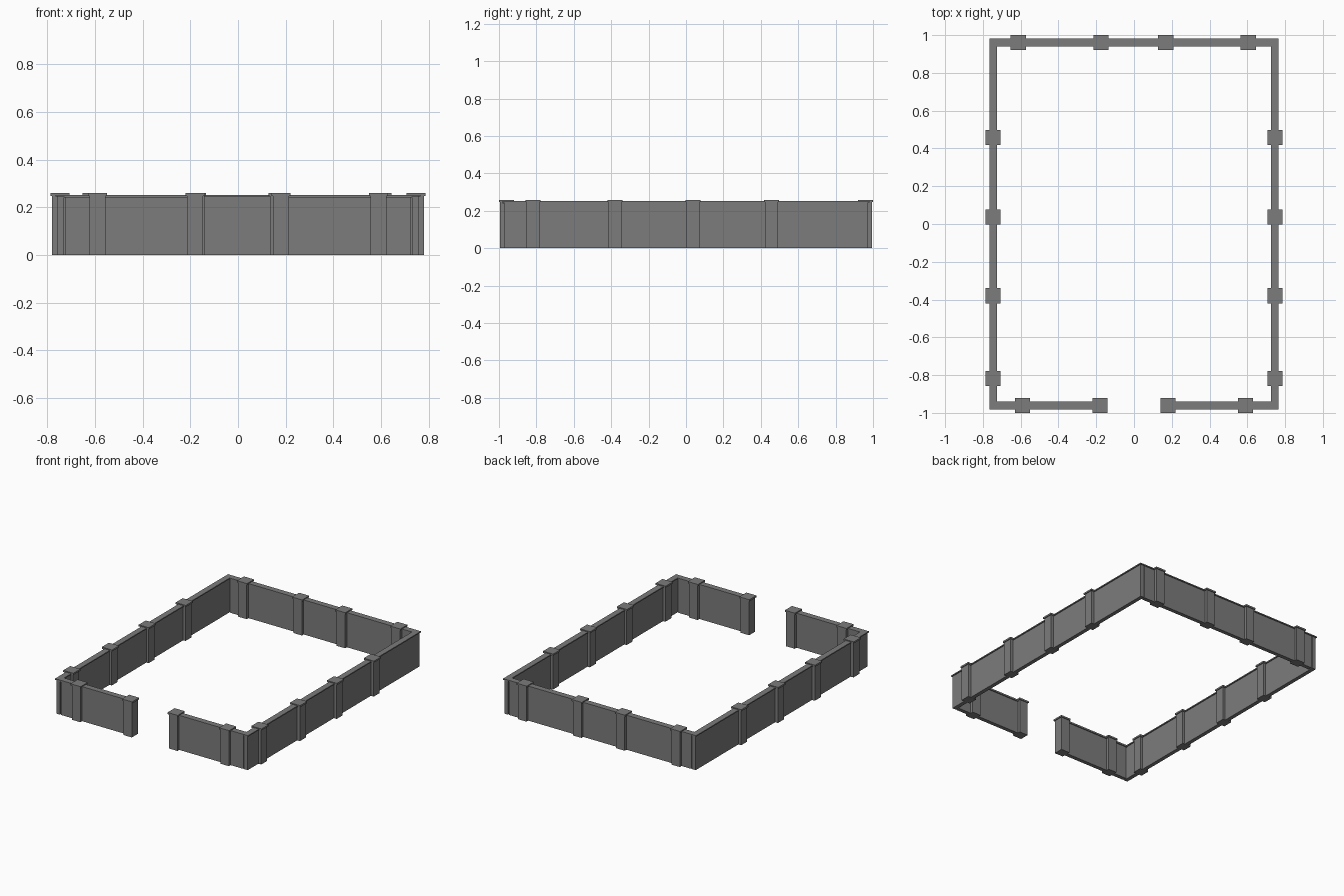
import bpy

# Remove the default cube
default = bpy.data.objects.get("Cube")
if default:
    bpy.data.objects.remove(default)

# Single stone colour
stone = bpy.data.materials.new("grey_stone")
stone.use_nodes = True
colour = (0.2, 0.2, 0.2, 1)
stone.diffuse_color = colour
stone.node_tree.nodes["Principled BSDF"].inputs["Base Color"].default_value = colour

X, Y = 0.745, 0.96            # wall centre lines
WALL, COPING = 0.014, 0.021   # half thicknesses
POST, CAP = 0.034, 0.04       # half widths
TOP = 0.252


def box(name, x0, x1, y0, y1, z0, z1):
    bpy.ops.mesh.primitive_cube_add(
        size=1, location=((x0 + x1) / 2, (y0 + y1) / 2, (z0 + z1) / 2))
    obj = bpy.context.object
    obj.name = name
    obj.scale = (x1 - x0, y1 - y0, z1 - z0)
    bpy.ops.object.transform_apply(location=False, rotation=False, scale=True)
    obj.data.materials.append(stone)


def wall(name, x0, x1, y0, y1, lip):
    """Wall run along a centre line, with a coping overhanging its sides."""
    w, c = WALL, COPING
    box(name + "_wall", x0 - w, x1 + w, y0 - w, y1 + w, 0, TOP - lip)
    box(name + "_coping", x0 - c, x1 + c, y0 - c, y1 + c, TOP - lip, TOP)


def post(name, x, y):
    """Square post with a wider flat cap."""
    box(name, x - POST, x + POST, y - POST, y + POST, 0, 0.248)
    box(name + "_cap", x - CAP, x + CAP, y - CAP, y + CAP, 0.247, 0.259)


# Back wall between the two side walls
inner = X - COPING - WALL
wall("back", -inner, inner, Y, Y, 0.008)

# Side walls and the front walls either side of the gateway
for side, s in (("left", 1), ("right", -1)):
    wall(side + "_side", s * X, s * X, -Y, Y, 0.008)
    ends = sorted((s * 0.18, s * inner))
    wall(side + "_front", ends[0], ends[1], -Y, -Y, 0.012)

    for i, y in enumerate((-0.818, -0.38, 0.038, 0.457)):
        post(f"{side}_side_post_{i + 1}", s * 0.747, y)
    for i, x in enumerate((0.181, 0.59)):
        post(f"{side}_front_post_{i + 1}", s * x, -Y)

# Back posts
for i, x in enumerate((-0.613, -0.175, 0.168, 0.605)):
    post(f"back_post_{i + 1}", x, Y)
